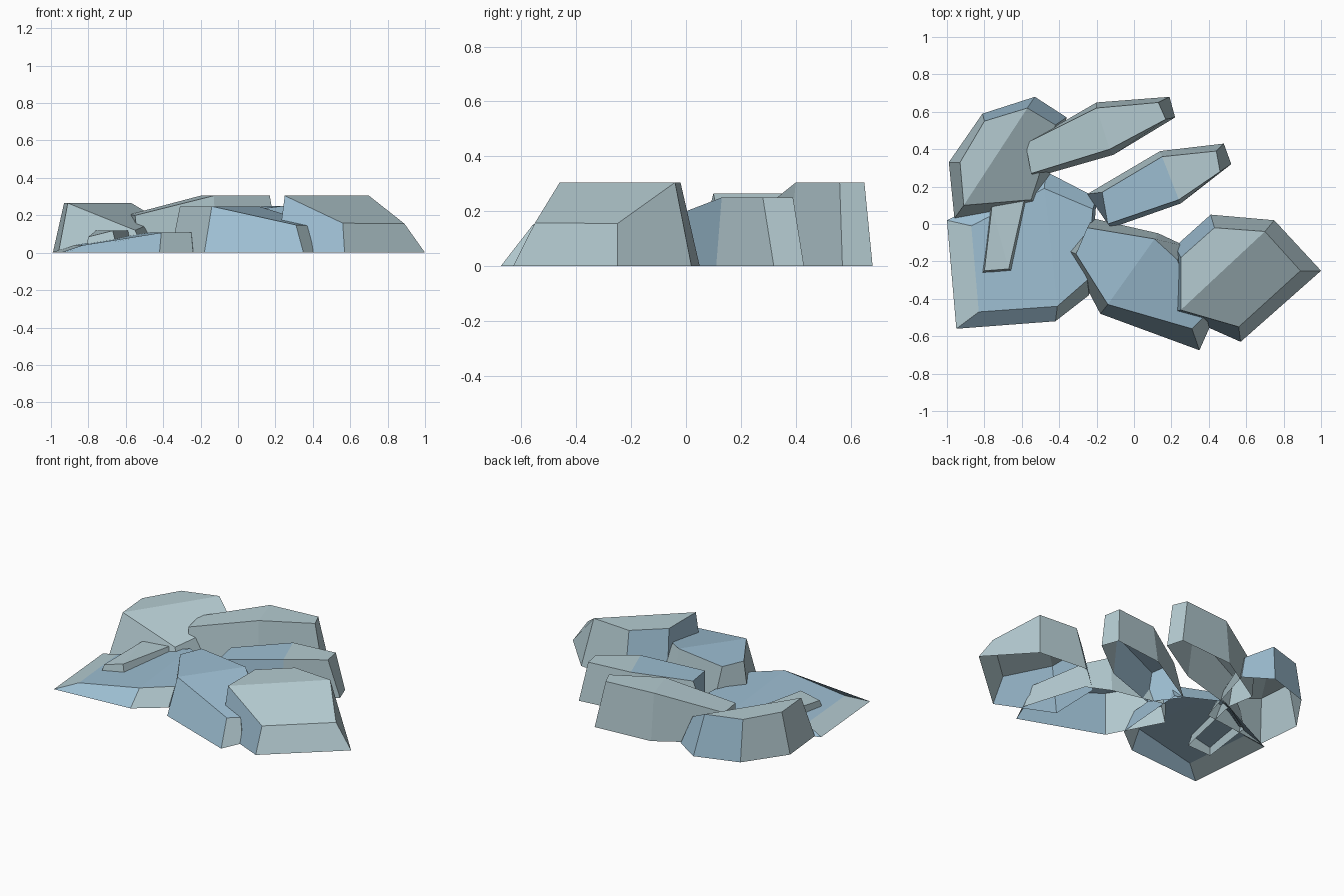
import bpy, bmesh
from mathutils import Vector

if "Cube" in bpy.data.objects:
    bpy.data.objects.remove(bpy.data.objects["Cube"])


def material(name, rgb):
    m = bpy.data.materials.new(name)
    m.diffuse_color = (*rgb, 1)
    m.use_nodes = True
    m.node_tree.nodes["Principled BSDF"].inputs["Base Color"].default_value = m.diffuse_color
    return m


MATS = [material("pale_teal_stone", (0.46, 0.60, 0.64)),
        material("blue_stone", (0.34, 0.52, 0.65))]


def rock(name, base, top, fold, high, low, blue=()):
    """Open-bottomed tapered slab, outlines counter-clockwise.
    The top is flat from corner fold[0] round to fold[1]; beyond that crease
    it slopes down to 'low'. 'blue' lists side numbers, 'flat' and 'slope'."""
    n = len(base)
    i, j = fold
    flat = [(i + k) % n for k in range((j - i) % n + 1)]
    slope = [(j + k) % n for k in range((i - j) % n + 1)]
    a, b = Vector(top[i]), Vector(top[j])
    side = (b - a).orthogonal().normalized()
    dist = [abs((Vector(p) - a).dot(side)) if k in slope else 0
            for k, p in enumerate(top)]
    far = max(dist)

    bm = bmesh.new()
    lower = [bm.verts.new((x, y, 0)) for x, y in base]
    upper = [bm.verts.new((x, y, high - (high - low) * d / far))
             for (x, y), d in zip(top, dist)]
    for k in range(n):
        m = (k + 1) % n
        f = bm.faces.new((lower[k], lower[m], upper[m], upper[k]))
        f.material_index = int(k in blue)
    for part, ring in (("flat", flat), ("slope", slope)):
        f = bm.faces.new([upper[k] for k in ring])
        f.material_index = int(part in blue)
    mesh = bpy.data.meshes.new(name)
    bm.to_mesh(mesh)
    bm.free()
    for m in MATS:
        mesh.materials.append(m)
    bpy.context.collection.objects.link(bpy.data.objects.new(name, mesh))


# Tall rock at the right end
rock("right_rock",
     [(.22, -.12), (.21, -.47), (.57, -.63), (1, -.25), (.75, .02), (.41, .05)],
     [(.25, -.18), (.25, -.46), (.56, -.55), (.89, -.25), (.70, -.04), (.43, -.02)],
     (4, 1), .305, .155, (0, 1, 5))

# Rock leaning against it in the front middle
rock("front_rock",
     [(-.36, -.14), (-.18, -.48), (.35, -.675), (.41, -.54), (.28, -.12), (.13, -.05), (-.22, .03)],
     [(-.31, -.16), (-.14, -.43), (.31, -.56), (.37, -.50), (.23, -.19), (.11, -.08), (-.25, -.02)],
     (5, 1), .248, .145, (1, "flat", "slope"))

# Two long slabs at the back
rock("middle_slab",
     [(-.25, .16), (-.12, -.02), (.25, .11), (.52, .32), (.48, .43), (.14, .39)],
     [(-.17, .17), (-.14, 0), (.24, .13), (.46, .28), (.44, .39), (.15, .36)],
     (2, 5), .25, .20, (0, 1, "slope"))
rock("back_slab",
     [(-.56, .43), (-.53, .25), (-.11, .37), (.22, .57), (.19, .68), (-.20, .65)],
     [(-.58, .43), (-.55, .27), (-.13, .40), (.17, .56), (.13, .65), (-.20, .62)],
     (2, 5), .305, .20)

# Rock in the back left corner
rock("back_left_rock",
     [(-.96, .03), (-.50, .09), (-.36, .57), (-.53, .68), (-.81, .59), (-.99, .33)],
     [(-.91, .10), (-.55, .13), (-.42, .53), (-.57, .62), (-.80, .55), (-.93, .33)],
     (3, 0), .265, .12, (2, 3))

# Low broad slab with a small stone on it
rock("low_slab",
     [(-1, .02), (-.95, -.56), (-.42, -.52), (-.24, -.38), (-.20, .14), (-.47, .28)],
     [(-.87, -.01), (-.83, -.47), (-.41, -.44), (-.25, -.30), (-.22, .08), (-.48, .19)],
     (2, 5), .107, .04, (1, 3, 4, 5, "flat", "slope"))
rock("small_stone",
     [(-.82, -.27), (-.64, -.26), (-.53, .25), (-.77, .10)],
     [(-.80, -.25), (-.67, -.24), (-.56, .25), (-.76, .09)],
     (1, 3), .118, .085)
